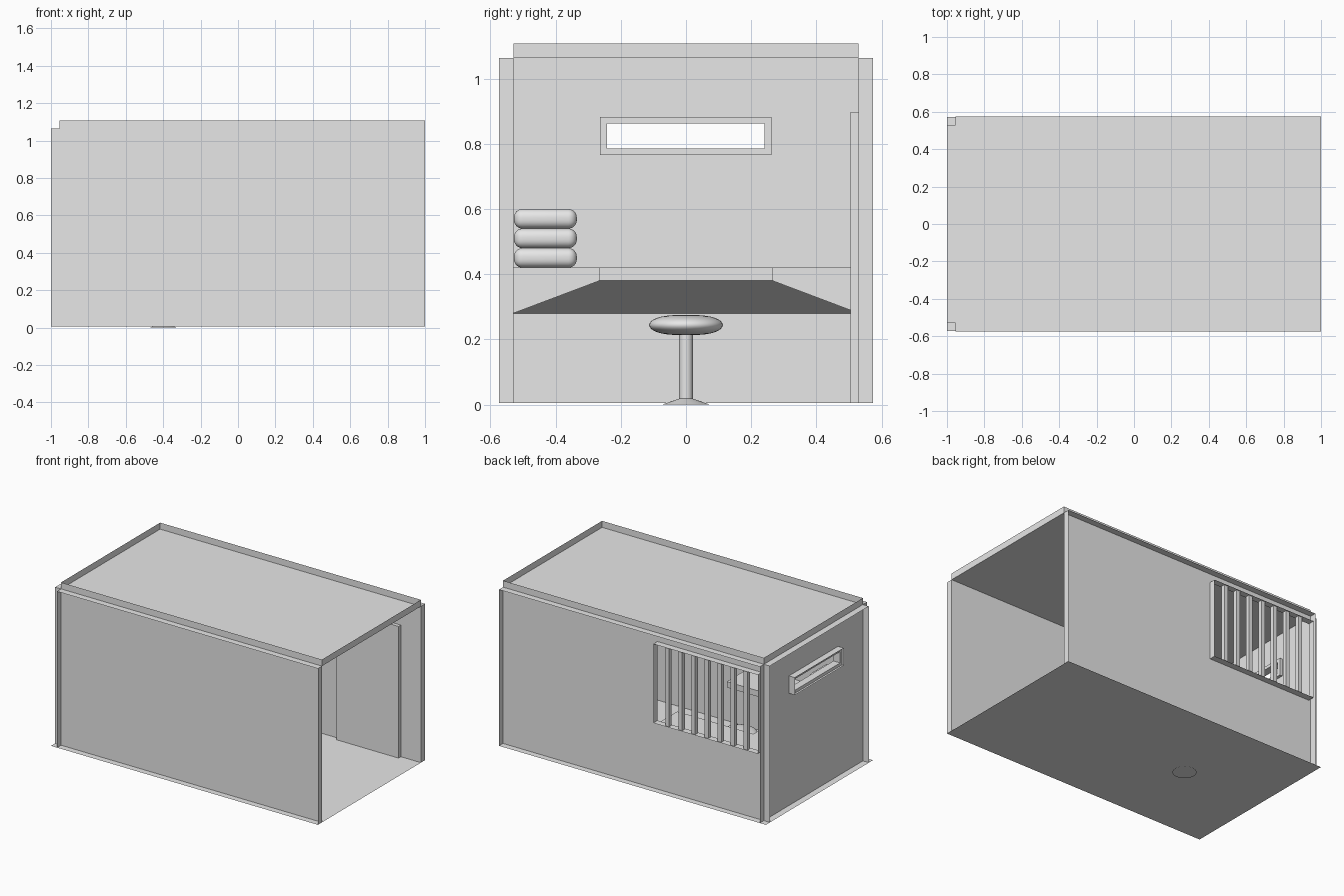
import bpy, bmesh, math
from mathutils import Vector

cube = bpy.data.objects.get("Cube")
if cube:
    bpy.data.objects.remove(cube)

grey = bpy.data.materials.new("plain_light_grey")
grey.use_nodes = True
grey.diffuse_color = (0.8, 0.8, 0.8, 1)
grey.node_tree.nodes["Principled BSDF"].inputs["Base Color"].default_value = (0.8, 0.8, 0.8, 1)

# Room dimensions
BACK, FRONT = -0.955, 1.0      # closed end and open end along x
SIDE = 0.53                    # half width between the side walls
FLOOR, CEIL = 0.005, 1.064
RIM = 0.044                    # depth of the raised edge around each panel


def finish(name, bm, smooth=False):
    mesh = bpy.data.meshes.new(name)
    bmesh.ops.recalc_face_normals(bm, faces=bm.faces)
    bm.to_mesh(mesh)
    bm.free()
    mesh.materials.append(grey)
    obj = bpy.data.objects.new(name, mesh)
    bpy.context.collection.objects.link(obj)
    if smooth:
        bpy.ops.object.select_all(action='DESELECT')
        obj.select_set(True)
        bpy.context.view_layer.objects.active = obj
        bpy.ops.object.shade_smooth_by_angle(angle=math.radians(40))
    return obj


def box(name, lo, hi, bevel=0):
    lo, hi = Vector(lo), Vector(hi)
    bm = bmesh.new()
    bmesh.ops.create_cube(bm, size=1)
    for v in bm.verts:
        v.co = (lo + hi) / 2 + v.co * (hi - lo)
    if bevel:
        bmesh.ops.bevel(bm, geom=bm.edges[:], offset=bevel, segments=6,
                        profile=0.5, affect='EDGES')
    return finish(name, bm, bool(bevel))


def panel(name, place, us, vs, outward, skip_bottom=True):
    """Flat sheet with an optional hole and a rim pushed outward on its open edges."""
    bm = bmesh.new()
    grid = [[bm.verts.new(place(u, v)) for v in vs] for u in us]
    for i in range(len(us) - 1):
        for j in range(len(vs) - 1):
            if (i, j) != (1, 1):
                bm.faces.new((grid[i][j], grid[i + 1][j], grid[i + 1][j + 1], grid[i][j + 1]))
    edges = [e for e in bm.edges if e.is_boundary and not
             (skip_bottom and all(v.co.z < FLOOR + 0.001 for v in e.verts))]
    new = bmesh.ops.extrude_edge_only(bm, edges=edges)["geom"]
    bmesh.ops.translate(bm, vec=Vector(outward) * RIM,
                        verts=[g for g in new if isinstance(g, bmesh.types.BMVert)])
    return finish(name, bm)


def lathe(name, profile, x, y, steps=40):
    bm = bmesh.new()
    verts = [bm.verts.new((x + r, y, z)) for r, z in profile]
    edges = [bm.edges.new(pair) for pair in zip(verts, verts[1:])]
    bmesh.ops.spin(bm, geom=verts + edges, cent=(x, y, 0), axis=(0, 0, 1),
                   angle=math.tau, steps=steps)
    bmesh.ops.remove_doubles(bm, verts=bm.verts[:], dist=0.0001)
    return finish(name, bm, True)


# Floor sheet
bm = bmesh.new()
bm.faces.new([bm.verts.new((x, y, FLOOR)) for x, y in
              ((-1, -0.573), (1, -0.573), (1, 0.573), (-1, 0.573))])
finish("floor", bm)

# Walls and roof
WIN_X, WIN_Z = (-0.94, -0.157), (0.47, 1.005)
SLOT_Y, SLOT_Z = (-0.264, 0.262), (0.765, 0.883)
panel("front_wall", lambda u, v: (u, -SIDE, v), (BACK, FRONT), (FLOOR, CEIL), (0, -1, 0))
panel("barred_wall", lambda u, v: (u, SIDE, v),
      (BACK, *WIN_X, FRONT), (FLOOR, *WIN_Z, CEIL), (0, 1, 0))
panel("end_wall", lambda u, v: (BACK, u, v),
      (-SIDE, *SLOT_Y, SIDE), (FLOOR, *SLOT_Z, CEIL), (-1, 0, 0))
panel("roof", lambda u, v: (u, v, CEIL), (BACK, FRONT), (-SIDE, SIDE), (0, 0, 1), False)

# Window bars
step = (WIN_X[1] - WIN_X[0]) / 8
for i in range(1, 8):
    x = WIN_X[0] + i * step
    box(f"window_bar_{i}", (x - 0.014, 0.537, WIN_Z[0]), (x + 0.014, 0.565, WIN_Z[1]))

# Frame inside the narrow slot of the end wall
T = 0.021
(ya, yb), (za, zb) = SLOT_Y, SLOT_Z
for part, y0, y1, z0, z1 in (("bottom", ya, yb, za, za + T), ("top", ya, yb, zb - T, zb),
                             ("right", ya, ya + T, za + T, zb - T),
                             ("left", yb - T, yb, za + T, zb - T)):
    box(f"slot_frame_{part}", (-0.985, y0, z0), (-0.935, y1, z1))

# Door against the barred wall
box("door", (0.385, 0.505, FLOOR), (0.85, SIDE - 0.001, 0.897))

# Wall bench on three sides, thick at the wall and thin at the free edge
bm = bmesh.new()
END, DEPTH = -0.12, 0.265
inner = BACK + DEPTH
stations = (((END, -SIDE), (END, -DEPTH)), ((BACK, -SIDE), (inner, -DEPTH)),
            ((BACK, SIDE), (inner, DEPTH)), ((END, SIDE), (END, DEPTH)))
rings = [[bm.verts.new((*p, z)) for p, z in
          ((wall, 0.42), (edge, 0.42), (edge, 0.38), (wall, 0.28))] for wall, edge in stations]
for a, b in zip(rings, rings[1:]):
    for k in range(3):
        bm.faces.new((a[k], a[k + 1], b[k + 1], b[k]))
bm.faces.new(rings[0])
bm.faces.new(rings[-1])
finish("wall_bench", bm)

# Folded blankets on the bench corner
for i in range(3):
    z = 0.42 + i * 0.06
    box(f"folded_blanket_{i + 1}", (-0.945, -0.528, z), (-0.68, -0.335, z + 0.06), 0.026)

# Stool: flared foot and post, then a rounded cushion
STOOL_X = -0.40
lathe("stool_post", [(0, 0), (0.073, 0), (0.021, 0.018), (0.021, 0.225)], STOOL_X, 0)
cushion = []
for i in range(17):
    a = -math.pi / 2 + math.pi * i / 16
    cushion.append((0.113 * max(math.cos(a), 0) ** 0.7, 0.244 + 0.031 * math.sin(a)))
lathe("stool_cushion", cushion, STOOL_X, 0)
